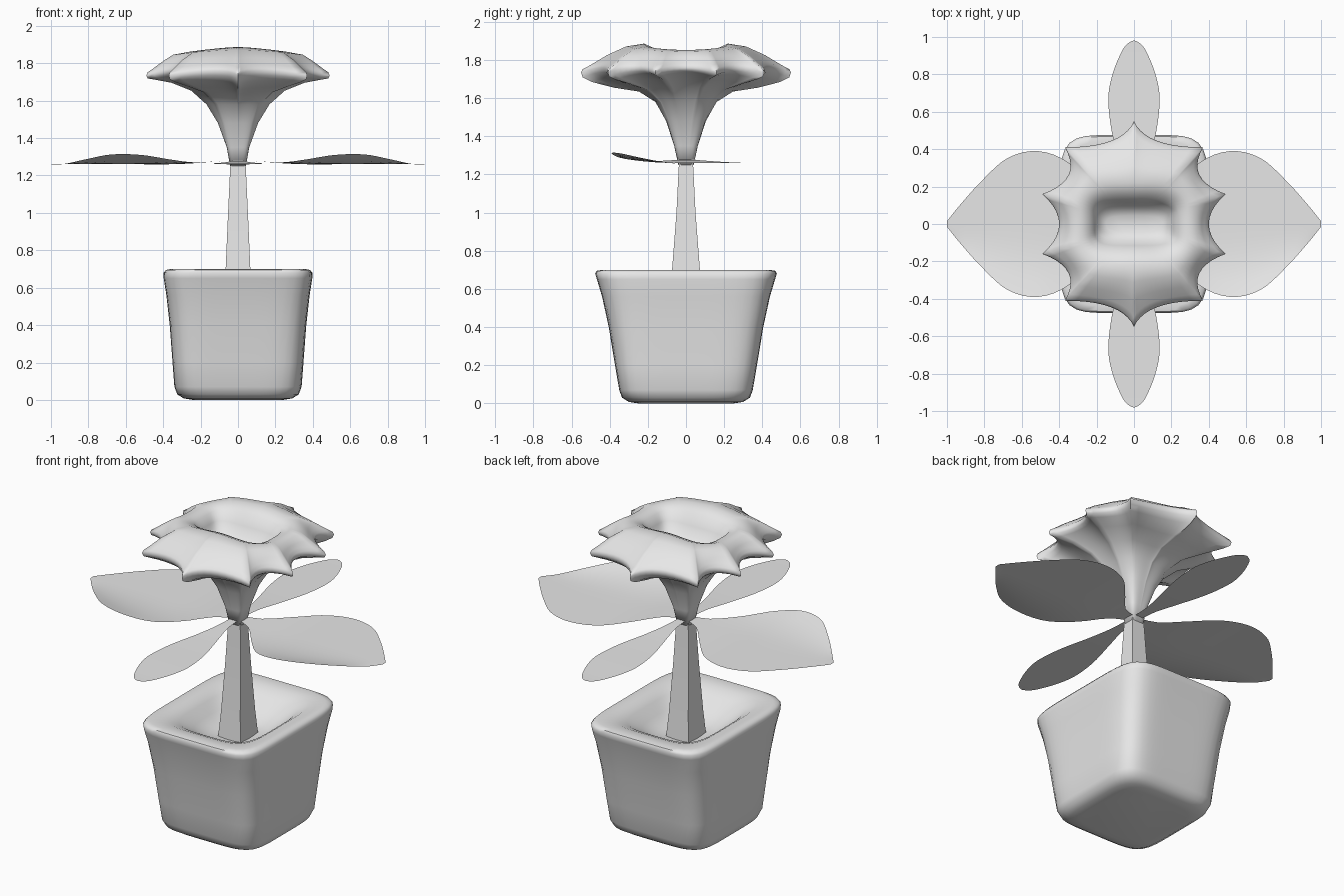
import bpy, bmesh, math

if "Cube" in bpy.data.objects:
    bpy.data.objects.remove(bpy.data.objects["Cube"])

grey = bpy.data.materials.new("light grey")
grey.diffuse_color = (0.8, 0.8, 0.8, 1)
grey.use_nodes = True
grey.node_tree.nodes["Principled BSDF"].inputs["Base Color"].default_value = grey.diffuse_color


def finish(name, bm, angle=60, fix=True):
    if fix:
        bmesh.ops.recalc_face_normals(bm, faces=bm.faces)
    mesh = bpy.data.meshes.new(name)
    bm.to_mesh(mesh)
    bm.free()
    mesh.materials.append(grey)
    ob = bpy.data.objects.new(name, mesh)
    bpy.context.collection.objects.link(ob)
    bpy.ops.object.select_all(action='DESELECT')
    bpy.context.view_layer.objects.active = ob
    ob.select_set(True)
    bpy.ops.object.shade_smooth_by_angle(angle=math.radians(angle))
    return ob


def loft(name, rings, angle=60):
    """Skin a stack of equal-length rings and cap both ends."""
    bm = bmesh.new()
    rows = [[bm.verts.new(p) for p in ring] for ring in rings]
    n = len(rows[0])
    for a, b in zip(rows, rows[1:]):
        for i in range(n):
            j = (i + 1) % n
            bm.faces.new((a[i], a[j], b[j], b[i]))
    bm.faces.new(rows[0][::-1])
    bm.faces.new(rows[-1])
    return finish(name, bm, angle)


def squircle(a, b, t, e):
    """Point at angle t on a rounded rectangle of half-sizes a, b."""
    c, s = math.cos(t), math.sin(t)
    r = (abs(c / a) ** e + abs(s / b) ** e) ** (-1 / e)
    return r * c, r * s


def spline(keys, t):
    """Smooth interpolation through (position, value...) keys."""
    for i in range(len(keys) - 1):
        if t <= keys[i + 1][0]:
            break
    k0, k1, k2, k3 = (keys[max(0, min(len(keys) - 1, i + d))] for d in (-1, 0, 1, 2))
    h = k2[0] - k1[0]
    u = (t - k1[0]) / h
    out = []
    for c in range(1, len(k1)):
        m1 = (k2[c] - k0[c]) / (k2[0] - k0[0]) * h
        m2 = (k3[c] - k1[c]) / (k3[0] - k1[0]) * h
        out.append((2*u**3 - 3*u*u + 1) * k1[c] + (u**3 - 2*u*u + u) * m1
                   + (3*u*u - 2*u**3) * k2[c] + (u**3 - u*u) * m2)
    return out


# pot: half-width x, half-width y, height, squareness; then rim and sunken soil
pot_keys = [(0.24, 0.25, 0.0, 5), (0.29, 0.30, 0.008, 5), (0.325, 0.335, 0.03, 5.5),
            (0.34, 0.35, 0.07, 6), (0.35, 0.372, 0.2, 6), (0.365, 0.405, 0.4, 6),
            (0.383, 0.44, 0.56, 6), (0.397, 0.467, 0.65, 6), (0.397, 0.476, 0.68, 6),
            (0.385, 0.468, 0.695, 6), (0.36, 0.44, 0.70, 6), (0.30, 0.37, 0.692, 5),
            (0.26, 0.31, 0.665, 4), (0.21, 0.24, 0.61, 3), (0.15, 0.17, 0.565, 2.5),
            (0.07, 0.07, 0.55, 2)]
N = 80
loft("pot", [[(*squircle(a, b, 2 * math.pi * (i + 0.5) / N, e), z) for i in range(N)]
             for a, b, z, e in pot_keys], 50)

# stem: tapered square post
loft("stem", [[(sx * w, sy * d, z) for sx, sy in ((1, 1), (-1, 1), (-1, -1), (1, -1))]
              for w, d, z in ((0.078, 0.085, 0.545), (0.066, 0.073, 0.7),
                              (0.053, 0.05, 1.0), (0.04, 0.036, 1.28))], 30)

# flower: ten-pointed outline, quarter given as tips with a valley control between
quarter = [((0.49, 0.16), (0.27, 0.24), (0.37, 0.41)),
           ((0.37, 0.41), (0.06, 0.41), (0.0, 0.55))]


def flip(p, sx, sy):
    return p[0] * sx, p[1] * sy


arcs = list(quarter)
arcs += [tuple(flip(p, -1, 1) for p in reversed(a)) for a in reversed(quarter)]
arcs.append(((-0.49, 0.16), (-0.31, 0.0), (-0.49, -0.16)))
arcs += [tuple(flip(p, -1, -1) for p in a) for a in quarter]
arcs += [tuple(flip(p, 1, -1) for p in reversed(a)) for a in reversed(quarter)]
arcs.append(((0.49, -0.16), (0.31, 0.0), (0.49, 0.16)))
STEPS = 10
star = []
for a, c, b in arcs:
    for k in range(STEPS):
        u = k / STEPS
        x, y = ((1-u)**2 * a[i] + 2*u*(1-u) * c[i] + u*u * b[i] for i in (0, 1))
        star.append((x, y, 4 * u * (1 - u)))  # third value: 1 in a valley, 0 at a tip

# half x, half y, squareness, star mix, star scale, height, valley lift, y-side lift
flower_keys = [(0.042, 0.040, 5, 0, 1, 1.25, 0, 0), (0.06, 0.062, 4, 0, 1, 1.35, 0, 0),
               (0.10, 0.095, 3.5, 0.02, 1, 1.48, 0, 0), (0.15, 0.135, 3, 0.06, 1, 1.58, 0, 0),
               (0.20, 0.18, 3, 0.18, 1, 1.655, 0, -0.02), (0.25, 0.23, 3, 0.5, 0.95, 1.70, 0.01, -0.045),
               (0.30, 0.30, 3, 0.85, 0.96, 1.715, 0.02, -0.03), (0.3, 0.3, 3, 1, 0.985, 1.72, 0.025, -0.01),
               (0.3, 0.3, 3, 1, 1.0, 1.735, 0.025, 0), (0.3, 0.3, 3, 1, 0.985, 1.752, 0.025, 0),
               (0.36, 0.36, 3, 0.85, 0.95, 1.775, 0.02, 0), (0.35, 0.32, 3, 0.5, 0.93, 1.81, 0.005, 0.015),
               (0.33, 0.27, 3, 0.2, 0.9, 1.843, 0, 0.028), (0.285, 0.21, 3.5, 0.04, 0.9, 1.853, 0, 0.033),
               (0.24, 0.15, 4, 0, 1, 1.835, 0, 0.02), (0.21, 0.115, 4.5, 0, 1, 1.79, 0, 0),
               (0.19, 0.085, 4, 0, 1, 1.74, 0, 0), (0.15, 0.045, 3, 0, 1, 1.715, 0, 0)]
rings = []
for a, b, e, m, s, z, lift, ylift in flower_keys:
    ring = []
    for x, y, v in star:
        t = math.atan2(y, x)
        qx, qy = squircle(a, b, t, e)
        ring.append((qx + (x * s - qx) * m, qy + (y * s - qy) * m,
                     z + lift * v + ylift * math.sin(t) ** 2))
    rings.append(ring)
loft("flower", rings, 80)


# leaves: single sheets; keys are distance along, half-width, height, front-edge curl
def leaf(name, keys, place, steps=28, across=10):
    bm = bmesh.new()
    rows = []
    for i in range(steps + 1):
        u = keys[0][0] + (keys[-1][0] - keys[0][0]) * (1 - (1 - i / steps) ** 1.4)
        w, z, curl = spline(keys, u)
        row = []
        for j in range(across + 1):
            v = 2 * j / across - 1
            row.append(bm.verts.new((*place(u, v * max(w, 0.004)), z + curl * max(0, -v) ** 2.5)))
        rows.append(row)
    for a, b in zip(rows, rows[1:]):
        for j in range(across):
            bm.faces.new((a[j], b[j], b[j + 1], a[j + 1]))
    bm.normal_update()
    if sum(f.normal.z for f in bm.faces) < 0:
        bmesh.ops.reverse_faces(bm, faces=bm.faces)
    finish(name, bm, 60, False)


side_keys = [(0.02, 0.03, 1.28, 0), (0.12, 0.07, 1.275, 0), (0.24, 0.21, 1.265, 0.005),
             (0.36, 0.335, 1.26, 0.025), (0.52, 0.39, 1.26, 0.05), (0.68, 0.35, 1.26, 0.052),
             (0.82, 0.225, 1.26, 0.025), (0.94, 0.09, 1.26, 0), (1.0, 0.015, 1.26, 0)]
end_keys = [(0.02, 0.025, 1.28, 0), (0.15, 0.035, 1.277, 0), (0.3, 0.07, 1.27, 0),
            (0.5, 0.12, 1.266, 0), (0.68, 0.137, 1.264, 0), (0.8, 0.115, 1.262, 0),
            (0.92, 0.067, 1.26, 0), (0.965, 0.035, 1.26, 0), (0.98, 0.006, 1.26, 0)]
for label, sign in (("right", 1), ("left", -1)):
    leaf(label + "_leaf", side_keys, lambda u, v: (sign * u, v))
for label, sign in (("back", 1), ("front", -1)):
    leaf(label + "_leaf", end_keys, lambda u, v: (v, sign * u))
